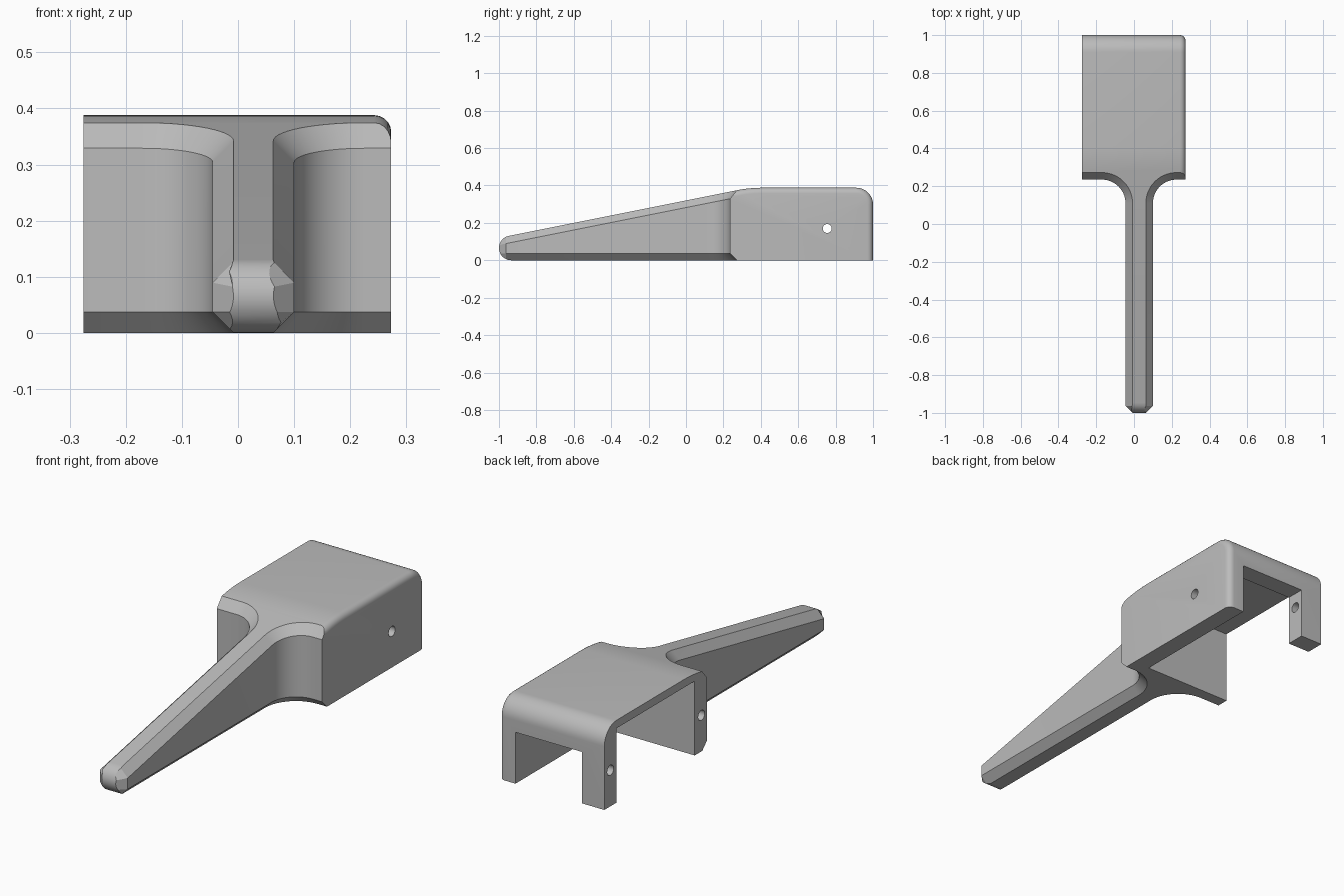
import bpy, bmesh
from math import sin, cos, pi, radians, atan

cube = bpy.data.objects.get("Cube")
if cube:
    bpy.data.objects.remove(cube, do_unlink=True)

X0, X1 = -0.275, 0.273      # sides of the head
MID, HALF = 0.0275, 0.0725  # handle centre line and half width
CH = 0.037                  # chamfer size
SLOPE = 0.2                 # rise of the handle


def ridge(y):
    return 0.374 + SLOPE * (y - 0.27)


def arc(cx, cy, r, a0, a1, n):
    steps = [radians(a0 + (a1 - a0) * i / n) for i in range(n + 1)]
    return [(cx + r * cos(a), cy + r * sin(a)) for a in steps]


def loft(name, rings):
    """Closed solid through rings of matching points."""
    bm = bmesh.new()
    loops = [[bm.verts.new(p) for p in ring] for ring in rings]
    n = len(loops[0])
    for a, b in zip(loops, loops[1:]):
        for i in range(n):
            j = (i + 1) % n
            bm.faces.new((a[i], a[j], b[j], b[i]))
    bm.faces.new(loops[0][::-1])
    bm.faces.new(loops[-1])
    bmesh.ops.recalc_face_normals(bm, faces=bm.faces)
    mesh = bpy.data.meshes.new(name)
    bm.to_mesh(mesh)
    bm.free()
    ob = bpy.data.objects.new(name, mesh)
    bpy.context.collection.objects.link(ob)
    return ob


def box(name, x0, x1, y0, y1, z0, z1):
    base = [(x0, y0), (x1, y0), (x1, y1), (x0, y1)]
    return loft(name, [[(x, y, z) for x, y in base] for z in (z0, z1)])


def pin(name, x0, x1, y, z=0.17, r=0.024):
    ring = arc(y, z, r, 0, 345, 23)
    return loft(name, [[(x, a, b) for a, b in ring] for x in (x0, x1)])


def combine(target, cutter, operation):
    cutter.hide_render = True
    mod = target.modifiers.new(cutter.name, "BOOLEAN")
    mod.operation, mod.solver, mod.object = operation, "EXACT", cutter
    bpy.context.view_layer.objects.active = target
    bpy.ops.object.modifier_apply(modifier=mod.name)
    bpy.data.objects.remove(cutter, do_unlink=True)


# Side profile: round tip, sloping ridge, eased shoulder, round back
tilt = atan(SLOPE) * 180 / pi
profile = arc(-0.934, 0.066, 0.066, 270, 90 + tilt, 20)
for i in range(9):
    t = i / 8
    profile.append((0.27 + 0.14 * t, 0.374 + 0.028 * t * (1 - t) + 0.014 * t * t))
profile += arc(0.91, 0.298, 0.09, 90, 0, 12) + [(1.0, 0.0)]
body = loft("lever_cover", [[(x, y, z) for y, z in profile] for x in (X0, X1)])

# Soft edge along the closed side of the head
bm = bmesh.new()
bm.from_mesh(body.data)
rim = []
for e in bm.edges:
    on_side = all(v.co.x > X1 - 0.001 for v in e.verts)
    centre = (e.verts[0].co + e.verts[1].co) / 2
    if on_side and centre.y > -0.8 and centre.z > 0.05:
        rim.append(e)
bmesh.ops.bevel(bm, geom=rim, offset=0.03, segments=5, profile=0.5, affect="EDGES")
bm.to_mesh(body.data)
bm.free()


def half_outline(d):
    """Right half of the plan, moved inward by d."""
    w = HALF - d
    pts = [(max(w - 0.045, 0.01), -1.008), (w, -0.963)]
    pts += arc(HALF + 0.125, 0.11, 0.125 + d, 180, 90, 14)
    return pts + [(0.6, 0.235 + d), (0.6, 1.3)]


def outline(d):
    half = half_outline(d)
    return [(MID + x, y) for x, y in half] + [(MID - x, y) for x, y in half[::-1]]


# Plan solid with chamfers above and below, overshooting the profile slightly
over = 0.013
inner, outer = outline(CH + over), outline(0)
plan = loft("plan_cutter", [
    [(x, y, -over) for x, y in inner],
    [(x, y, CH) for x, y in outer],
    [(x, y, ridge(y) - 0.038) for x, y in outer],
    [(x, y, ridge(y) + over) for x, y in inner],
    [(x, y, 0.7) for x, y in inner]])
combine(body, plan, "INTERSECT")

# Hollow head, open below and on one side, with a notch in the back wall
combine(body, box("cavity_cutter", -0.4, 0.188, 0.328, 0.91, -0.1, 0.35), "DIFFERENCE")
combine(body, box("notch_cutter", -0.158, 0.188, 0.85, 1.1, -0.1, 0.242), "DIFFERENCE")

# Pin holes in the side wall and the two legs
combine(body, pin("side_hole", 0.1, 0.4, 0.755), "DIFFERENCE")
combine(body, pin("back_leg_hole", -0.4, -0.1, 0.955), "DIFFERENCE")
combine(body, pin("front_leg_hole", -0.4, -0.155, 0.278), "DIFFERENCE")

# Grey plastic
grey = bpy.data.materials.new("grey_plastic")
grey.use_nodes = True
colour = (0.5, 0.5, 0.5, 1)
grey.diffuse_color = colour
grey.node_tree.nodes["Principled BSDF"].inputs["Base Color"].default_value = colour
body.data.materials.clear()
body.data.materials.append(grey)

bpy.ops.object.select_all(action="DESELECT")
body.select_set(True)
bpy.context.view_layer.objects.active = body
bpy.ops.object.shade_smooth_by_angle(angle=radians(25))
